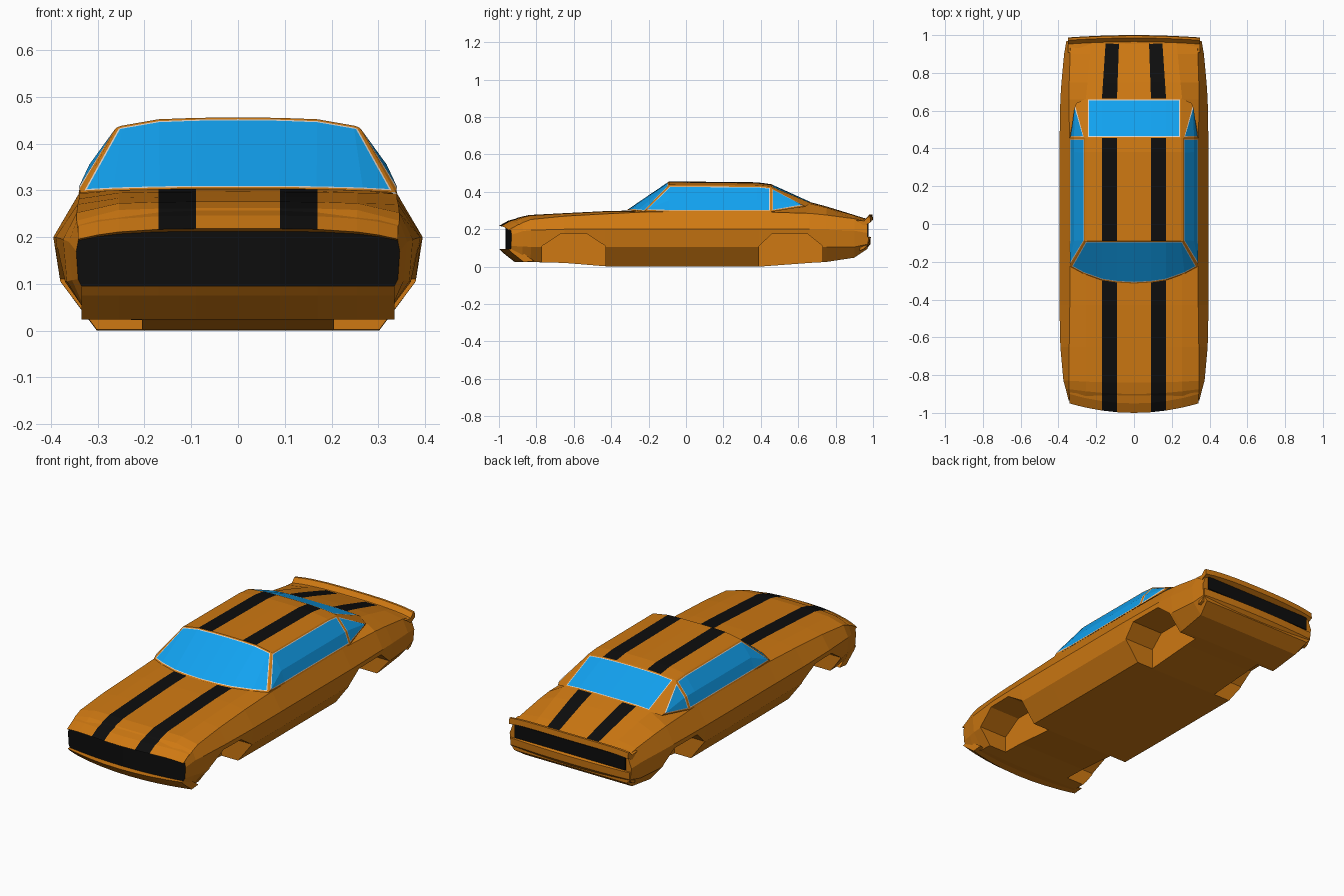
import bpy, bmesh, math
from mathutils import Vector

if "Cube" in bpy.data.objects:
    bpy.data.objects.remove(bpy.data.objects["Cube"])


def material(name, rgb):
    m = bpy.data.materials.new(name)
    m.diffuse_color = (*rgb, 1)
    m.use_nodes = True
    m.node_tree.nodes["Principled BSDF"].inputs["Base Color"].default_value = m.diffuse_color
    return m


ORANGE, BLACK, GLASS, TRIM = 0, 1, 2, 3
MATS = [material("orange_paint", (0.62, 0.19, 0.006)), material("black_paint", (0.004, 0.004, 0.004)),
        material("blue_glass", (0.006, 0.36, 0.87)), material("pale_trim", (0.7, 0.65, 0.6))]
STRIPE = 1  # column (between x = .09 and x = .17) that carries the stripe


def build(name, faces, windows=()):
    """Mesh from half-side faces [(points, tag)], mirrored in x. Window tags get a trim and glass inset."""
    bm = bmesh.new()
    verts = {}

    def vert(p):
        k = tuple(round(c, 4) + 0.0 for c in p)
        if k not in verts:
            verts[k] = bm.verts.new(k)
        return verts[k]

    tags = {}
    for pts, tag in faces:
        for s in (1, -1):
            vs = list(dict.fromkeys(vert((s * x, y, z)) for x, y, z in pts))
            if len(vs) < 3:
                continue
            f = bm.faces.new(vs if s > 0 else vs[::-1])
            tags.setdefault(tag, []).append(f)
            f.material_index = tag if tag < 10 else GLASS
    bmesh.ops.recalc_face_normals(bm, faces=bm.faces[:])
    for w in windows:
        bmesh.ops.inset_region(bm, faces=tags[w], thickness=0.007, use_boundary=True, use_even_offset=True)
        for f in bm.faces:
            f.tag = False
        rim = bmesh.ops.inset_region(bm, faces=tags[w], thickness=0.004, use_boundary=True,
                                     use_even_offset=True)["faces"]
        # the first inset's ring becomes body colour, the second the trim
        inner = set(tags[w])
        for f in rim:
            f.material_index = TRIM
        ring = {g for f in rim for e in f.edges for g in e.link_faces} - inner - set(rim)
        for f in ring:
            if f.material_index == GLASS and not any(f in tags[o] for o in windows):
                f.material_index = ORANGE
    me = bpy.data.meshes.new(name)
    bm.to_mesh(me)
    bm.free()
    for m in MATS:
        me.materials.append(m)
    ob = bpy.data.objects.new(name, me)
    bpy.context.collection.objects.link(ob)
    return ob


def grid(rows, tag):
    return [((a[j], a[j + 1], b[j + 1], b[j]), tag(i, j))
            for i, (a, b) in enumerate(zip(rows, rows[1:])) for j in range(len(a) - 1)]


def sweep(name, profile, half, bow=0.0, drop=0.0, stripe=False, mat=ORANGE):
    """Closed (y, z) profile carried across the car, bowed back and dropped towards the sides."""
    rows = []
    for x in (0, .09, .17, .255, .3, half):
        t = x / .34
        row = [(x, y + bow * t * t, z - drop * t ** 4) for y, z in profile]
        rows.append(row + row[:1])
    faces = grid(rows, lambda i, j: BLACK if stripe and i == STRIPE and j < 2 else mat)
    return build(name, faces + [(rows[-1][:-1], mat)])


# Body: y, bow, top z, then shoulder, widest, lower and bottom points
stations = [
    (-.965, .03, .222, (.340, .200), (.346, .170), (.342, .11), (.332, .09)),
    (-.90, .025, .262, (.345, .235), (.362, .190), (.355, .108), (.320, .03)),
    (-.84, .01, .276, (.345, .252), (.374, .195), (.366, .105), (.310, .025)),
    (-.65, 0, .286, (.343, .270), (.390, .200), (.379, .105), (.305, .020)),
    (-.43, 0, .297, (.340, .282), (.395, .200), (.380, .105), (.302, .002)),
    (-.20, 0, .302, (.340, .293), (.395, .200), (.380, .105), (.302, 0)),
    (.39, 0, .302, (.340, .293), (.395, .200), (.380, .105), (.302, 0)),
    (.66, 0, .346, (.345, .285), (.390, .200), (.378, .105), (.305, .02)),
    (.75, 0, .322, (.343, .276), (.384, .198), (.375, .105), (.307, .025)),
    (.90, 0, .276, (.338, .256), (.370, .192), (.362, .105), (.312, .048)),
    (.97, 0, .254, (.336, .240), (.358, .180), (.352, .12), (.330, .095)),
]
rows = []
for y, bow, top, sh, *side in stations:
    k = 1 - .12 * max(0, (y - .66) / .31)
    cols = [(x * k, f) for x, f in ((0, 0), (.09, .01), (.17, .04), (.255, .15))]
    sec = [(x, top - f * (top - sh[1])) for x, f in cols] + [sh] + side
    sec += [(x, side[-1][1]) for x, f in cols[::-1]]
    rows.append([(x, y + bow * (x / .34) ** 2, z) for x, z in sec])
faces = grid(rows, lambda i, j: BLACK if j == STRIPE else ORANGE)
for r, mat in ((rows[0], BLACK), (rows[-1], ORANGE)):
    faces += [((r[i], r[i + 1], r[10 - i], r[11 - i]), mat) for i in range(3)]
    faces += [((r[3], r[4], r[7], r[8]), mat), (r[4:8], mat)]
body = build("body", faces)

# Wheel arch cutters
arches = []
for outline in ([(-.77, -.1), (-.77, .11), (-.67, .175), (-.53, .175), (-.43, .11), (-.43, -.1)],
                [(.39, -.1), (.39, .11), (.46, .175), (.65, .175), (.73, .11), (.73, -.1)]):
    ring = outline + outline[:1]
    arches += grid([[(x, y, z) for y, z in ring] for x in (.205, .5)], lambda i, j: ORANGE)
    arches += [([(x, y, z) for y, z in outline], ORANGE) for x in (.205, .5)]
cutter = build("arch_cutter", arches)
cutter.hide_render = True
cutter.hide_set(True)
cut = body.modifiers.new("wheel_arches", 'BOOLEAN')
cut.operation, cut.object, cut.solver = 'DIFFERENCE', cutter, 'EXACT'

# Cabin: rows run front to back, columns from the centre line down to the belt
corner, tip = (.337, -.225, .295), (.305, .64, .322)


def roof_row(y, z, edge_z):
    return [(0, y, z), (.09, y, z - .001), (.17, y, z - .004), (.25, y, edge_z + .004), (.26, y, edge_z),
            (.318, y, .355), (.341, y, .293)]


cabin = [
    [(0, -.315, .303), (.09, -.31, .303), (.17, -.298, .302), (.27, -.262, .299), corner, corner, corner],
    roof_row(-.09, .456, .434),
    roof_row(.38, .451, .432),
    roof_row(.455, .441, .425),
    [(0, .665, .346), (.09, .665, .346), (.17, .665, .345), (.25, .665, .340), tip, tip, tip],
]
WIND, SIDE, REAR, QUARTER = 10, 11, 12, 13


def cabin_tag(i, j):
    if j >= 4:
        return SIDE if i < 3 else QUARTER
    if i == 0:
        return WIND
    if i == 3:
        return REAR if j < 3 else ORANGE
    return BLACK if j == STRIPE else ORANGE


build("cabin", grid(cabin, cabin_tag), (WIND, SIDE, REAR, QUARTER))

# Nose lip and chin around the recessed grille
sweep("nose_lip", [(-.89, .262), (-.95, .246), (-1, .218), (-.955, .210)], .342, .05, .022, stripe=True)
sweep("chin", [(-.95, .095), (-1, .095), (-.98, .075), (-.915, .024), (-.86, .030)], .335, .05)

# Tail: spoiler, black rear panel and bumper
sweep("spoiler", [(.92, .262), (.965, .258), (.985, .28), (.997, .28), (1, .25), (.965, .232)], .35, -.012, .012)
sweep("rear_panel", [(.96, .165), (.96, .235), (.976, .235), (.976, .165)], .325, mat=BLACK)
sweep("rear_bumper", [(.955, .168), (.988, .158), (.986, .12), (.965, .095), (.94, .085)], .35, -.012)
